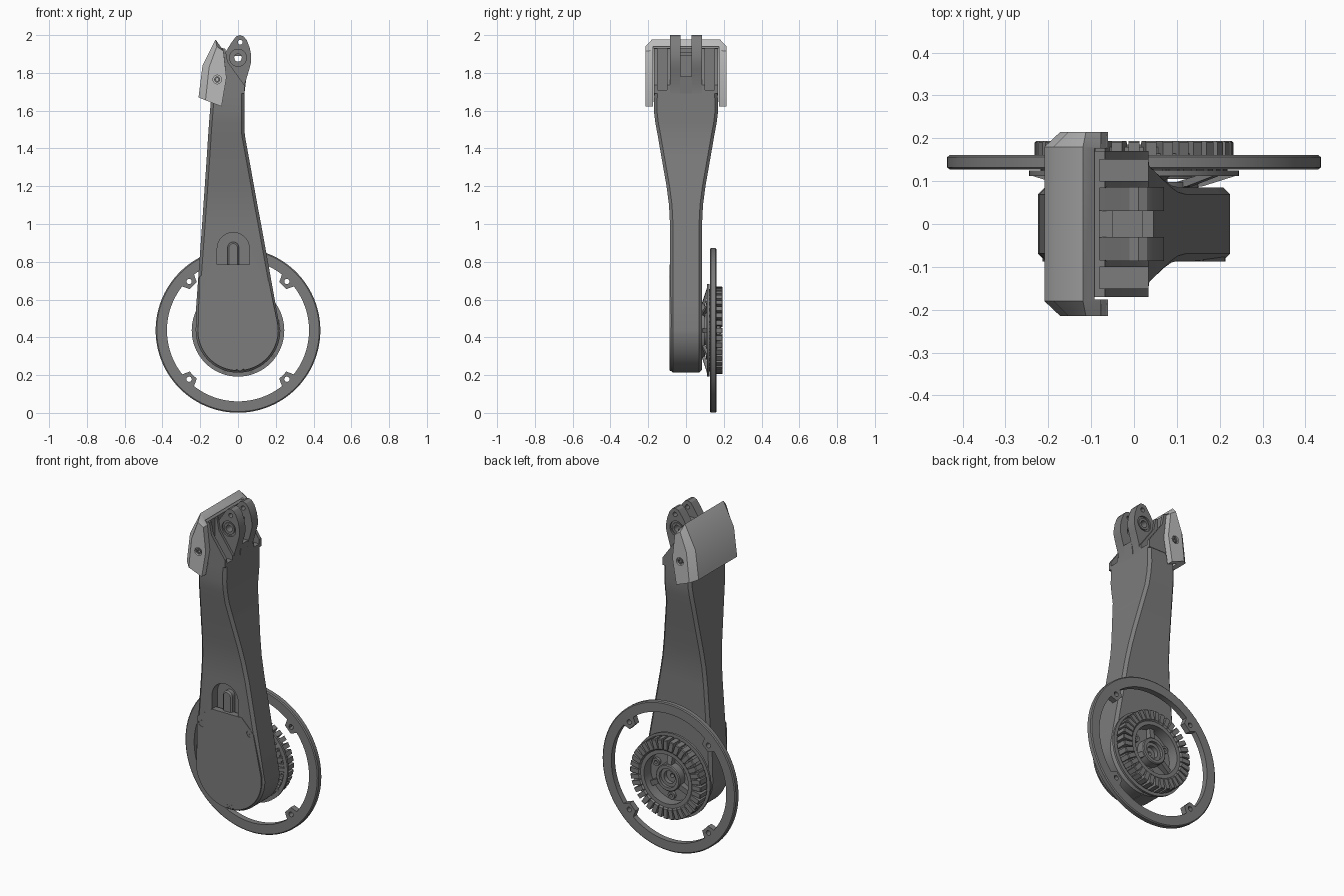
import bpy, bmesh
from math import sin, cos, pi, radians

if "Cube" in bpy.data.objects:
    bpy.data.objects.remove(bpy.data.objects["Cube"])

CZ = 0.437  # height of the wheel axis


def material(name, v):
    m = bpy.data.materials.new(name)
    m.diffuse_color = (v, v, v, 1)
    m.use_nodes = True
    m.node_tree.nodes["Principled BSDF"].inputs["Base Color"].default_value = m.diffuse_color
    return m


DARK, LIGHT = material("dark_grey", 0.2), material("light_grey", 0.5)


def finish(name, bm, mat=DARK):
    bmesh.ops.remove_doubles(bm, verts=bm.verts, dist=1e-5)
    bmesh.ops.recalc_face_normals(bm, faces=bm.faces)
    me = bpy.data.meshes.new(name)
    bm.to_mesh(me)
    bm.free()
    ob = bpy.data.objects.new(name, me)
    bpy.context.collection.objects.link(ob)
    me.materials.append(mat)
    bpy.context.view_layer.objects.active = ob
    return ob


def loft(name, rows, mat=DARK):
    """Skin closed loops of equal length and cap both ends."""
    bm = bmesh.new()
    vs = [[bm.verts.new(p) for p in r] for r in rows]
    n = len(rows[0])
    for a, b in zip(vs, vs[1:]):
        for i in range(n):
            j = (i + 1) % n
            bm.faces.new((a[i], a[j], b[j], b[i]))
    bm.faces.new(vs[0])
    bm.faces.new(vs[-1])
    return finish(name, bm, mat)


def prism(name, pts, y0, y1, mat=DARK):
    return loft(name, [[(x, y, z) for x, z in pts] for y in (y0, y1)], mat)


def circle(x, z, r, n=24, a0=0.0, a1=2 * pi):
    full = abs(a1 - a0 - 2 * pi) < 1e-6
    return [(x + r * cos(a0 + (a1 - a0) * i / (n if full else n - 1)),
             z + r * sin(a0 + (a1 - a0) * i / (n if full else n - 1))) for i in range(n)]


def ring(name, prof, n=72, x=0, z=CZ):
    """Revolve (radius, y) profile round the y axis; radius may be a function of angle."""
    bm = bmesh.new()
    loops = []
    for i in range(n):
        a = 2 * pi * i / n
        rs = [(r(a) if callable(r) else r, y) for r, y in prof]
        loops.append([bm.verts.new((x + r * cos(a), y, z + r * sin(a))) for r, y in rs])
    m = len(prof)
    for i in range(n):
        a, b = loops[i], loops[(i + 1) % n]
        for k in range(m):
            bm.faces.new((a[k], a[(k + 1) % m], b[(k + 1) % m], b[k]))
    return finish(name, bm)


def band(r0, r1, y0, y1, c=0.0):
    if not c:
        return [(r0, y0), (r1, y0), (r1, y1), (r0, y1)]
    return [(r0, y0), (r1 - c, y0), (r1, y0 + c), (r1, y1 - c), (r1 - c, y1), (r0, y1)]


def cut(ob, cutter):
    cutter.hide_render = True
    mod = ob.modifiers.new("cut", 'BOOLEAN')
    mod.operation, mod.solver, mod.object = 'DIFFERENCE', 'EXACT', cutter
    bpy.context.view_layer.objects.active = ob
    bpy.ops.object.modifier_apply(modifier=mod.name)
    bpy.data.objects.remove(cutter)


def radial(name, count, pts, width, off=0.0):
    """Bars with an (r, y) outline and tangential width, repeated round the axis."""
    bm = bmesh.new()
    for i in range(count):
        a = 2 * pi * i / count + off
        sides = [[bm.verts.new((r * cos(a) - t * sin(a), y, CZ + r * sin(a) + t * cos(a)))
                  for r, y in pts] for t in (-width / 2, width / 2)]
        n = len(pts)
        bm.faces.new(sides[0])
        bm.faces.new(sides[1])
        for k in range(n):
            j = (k + 1) % n
            bm.faces.new((sides[0][k], sides[0][j], sides[1][j], sides[1][k]))
    return finish(name, bm)


# Arm: round foot, tapering sides, flared top
def arm_row(xl, xr, z, h, c=0.016, ang=pi / 2):
    ci, zi = c * sin(ang), z + c * cos(ang)
    return [(xl, -h + c, z), (xl + ci, -h, zi), (xr - ci, -h, zi), (xr, -h + c, z),
            (xr, h - c, z), (xr - ci, h, zi), (xl + ci, h, zi), (xl, h - c, z)]


rows = []
for i in range(19):
    t = radians(max(5 * i, 0.5))
    rows.append(arm_row(-0.224 * sin(t), 0.224 * sin(t), CZ - 0.224 * cos(t), 0.085, 0.016, t))
for xl, xr, z, h in [(-.221, .2, .57, .085), (-.19, .122, 1.0, .085), (-.183, .103, 1.1, .09),
                     (-.176, .085, 1.2, .103), (-.165, .056, 1.36, .131), (-.158, .036, 1.47, .15),
                     (-.153, .034, 1.54, .163), (-.148, .034, 1.6, .17), (-.14, .034, 1.71, .167)]:
    rows.append(arm_row(xl, xr, z, h))
arm = loft("arm", rows)
AX = -0.025
arch = [(AX - .085, .72), (AX + .085, .72)] + circle(AX, .87, .085, 20, 0, pi)
cut(arm, prism("arch_cutter", arch, -0.2, -0.035))
loft("cable_tongue", [[(x, y, z) for x, z in [(AX - w, .75), (AX + w, .75)] + circle(AX, .875, w, 12, 0, pi)]
                      for y, w in ((-.02, .03), (-.06, .03), (-.068, .022))])

# Front cover with its screws
cover = circle(0, CZ, .213, 40, radians(-190), radians(10)) + \
    [(.16, .71), (.085, .785), (-.11, .785), (-.205, .72)]
cover_ob = prism("front_cover", cover, -.0875, -.05)
for x, z in ((-.175, .685), (.14, .705), (.01, .237)):
    cut(cover_ob, prism("screw_cutter", circle(x, z, .022), -.1, -.078))
    ring("cover_screw", band(.008, .015, -.086, -.07), 20, x, z)

# Outer wheel ring with four bolt tabs
def inner(a):
    d = abs((a % (pi / 2)) - pi / 4)
    return .336 if d < radians(5) else (.352 if d < radians(6.5) else .376)


wheel = ring("wheel_ring", [(inner, .127), (.43, .127), (.436, .132), (.436, .156), (.43, .161), (inner, .161)], 160)
for i in range(4):
    a = pi / 4 + i * pi / 2
    cut(wheel, prism("bolt_cutter", circle(.366 * cos(a), CZ + .366 * sin(a), .014, 16), .1, .2))

# Motor: cage, toothed stator and hub
ring("cage_rim", band(.222, .245, .112, .125))
ring("cage_base", band(.1, .15, .083, .098))
radial("cage_spokes", 10, [(.13, .084), (.16, .088), (.243, .114), (.235, .124), (.13, .098)], .022)
ring("stator_core", band(.152, .2, .12, .18))
radial("stator_teeth", 36, [(.165, .13), (.228, .13), (.232, .134), (.232, .19), (.228, .194), (.175, .194), (.165, .184)], .026)
radial("stator_windings", 36, [(.18, .115), (.218, .115), (.218, .165), (.18, .165)], .022, pi / 36)
ring("stator_inner_lip", band(.145, .168, .11, .186))
ring("hub_floor", band(.04, .155, .105, .122))
ring("hub_boss", band(.055, .078, .085, .172, .005))
ring("hub_bearing", band(.036, .057, .085, .155))
radial("hub_spokes", 3, [(.07, .115), (.155, .115), (.155, .145), (.07, .16)], .03, pi / 2)
for i in range(3):
    a = pi / 2 + pi / 3 + i * 2 * pi / 3
    ring("hub_screw_boss", band(.009, .022, .115, .14), 20, .115 * cos(a), CZ + .115 * sin(a))
ring("axle", band(.012, .037, .08, .13), 32)

# Hinge lugs and the pocketed head of the arm
lug_pts = [(-.1, 1.69), (.034, 1.69), (.036, 1.74), (.06, 1.82), (.07, 1.86), (.07, 1.89), (.063, 1.93),
           (.047, 1.972), (.03, 1.993), (.01, 2.0), (-.01, 1.993), (-.035, 1.96), (-.06, 1.92), (-.09, 1.88)]
tri = [(-.09, 1.93), (-.068, 1.93), (-.055, 1.86), (.034, 1.735), (.034, 1.69), (-.09, 1.69)]
for s in (-1, 1):
    lug = prism("hinge_lug", lug_pts, s * .03, s * .086)
    cut(lug, prism("pin_cutter", circle(0, 1.88, .03), -.2, .2))
    cut(lug, prism("seat_cutter", circle(0, 1.88, .045), s * .076, s * .2))
    cut(lug, prism("hole_cutter", circle(.012, 1.962, .013, 16), -.2, .2))
    ring("hinge_bushing", band(.02, .034, min(s * .032, s * .083), max(s * .032, s * .083)), 24, 0, 1.88)
    prism("outer_gusset", tri, s * .15, s * .17)
    prism("inner_gusset", tri, s * .084, s * .1)
prism("hinge_web", [(-.1, 1.69), (.034, 1.69), (.045, 1.78), (-.04, 1.78), (-.04, 1.9), (-.1, 1.9)], -.032, .032)
prism("hinge_bridge", [(-.05, 1.89), (.02, 1.89), (.02, 1.91), (-.05, 1.91)], -.032, .032)
prism("head_back_wall", [(-.14, 1.68), (-.132, 1.85), (-.105, 1.932), (-.08, 1.932), (-.08, 1.68)], -.17, .17)

# Light bumper cap: chamfered shell with cheeks
full = [(-.209, 1.67), (-.188, 1.84), (-.119, 1.977), (-.077, 1.918), (-.061, 1.775), (-.087, 1.622)]
end = [(-.172, 1.655), (-.153, 1.83), (-.112, 1.94), (-.077, 1.916), (-.061, 1.775), (-.087, 1.622)]
cap = loft("bumper_cap", [[(x, y, z) for x, z in p] for p, y in
                          ((end, -.215), (full, -.18), (full, .18), (end, .215))], LIGHT)
cut(cap, prism("cap_cutter", [(-.16, 1.5), (-.145, 1.85), (-.108, 1.94), (.1, 1.94), (.1, 1.5)], -.176, .176, LIGHT))
for s in (-1, 1):
    cut(cap, prism("cap_screw_cutter", circle(-.11, 1.765, .023), s * .203, s * .3, LIGHT))
    ring("cap_screw", band(.008, .016, min(s * .2, s * .211), max(s * .2, s * .211)), 20, -.11, 1.765)

# Smooth the rounded parts, keep the edges crisp
for o in bpy.context.scene.objects:
    o.select_set(True)
bpy.ops.object.shade_smooth_by_angle(angle=radians(25))
